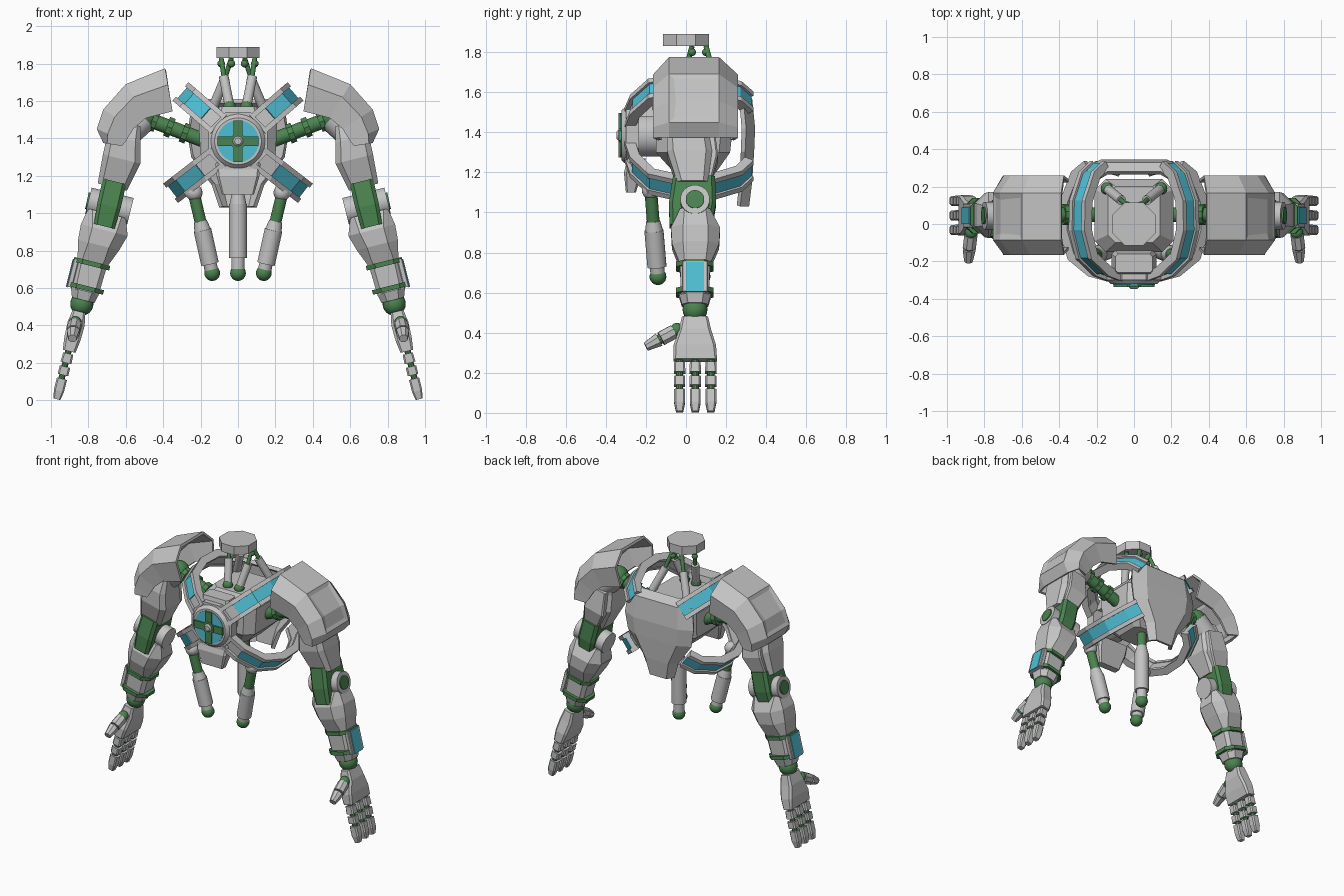
import bpy, bmesh, math
from mathutils import Vector, Matrix

cube = bpy.data.objects.get("Cube")
if cube:
    bpy.data.objects.remove(cube)


def material(name, rgb):
    m = bpy.data.materials.new(name)
    m.use_nodes = True
    m.diffuse_color = (*rgb, 1)
    m.node_tree.nodes["Principled BSDF"].inputs["Base Color"].default_value = (*rgb, 1)
    return m


GREY = material("light grey armour", (.55, .55, .55))
GREEN = material("green joints", (.07, .23, .08))
CYAN = material("cyan panels", (.08, .52, .66))


def finish(name, bm, mat, mirror=False, smooth=False):
    bmesh.ops.recalc_face_normals(bm, faces=bm.faces)
    me = bpy.data.meshes.new(name)
    bm.to_mesh(me)
    bm.free()
    me.materials.append(mat)
    if smooth:
        me.polygons.foreach_set("use_smooth", [True] * len(me.polygons))
        me.set_sharp_from_angle(angle=math.radians(32))
    ob = bpy.data.objects.new(name, me)
    bpy.context.collection.objects.link(ob)
    if mirror:
        ob.modifiers.new("Mirror", 'MIRROR').use_mirror_merge = False
    return ob


def skin(rings, closed=True):
    bm = bmesh.new()
    rows = [[bm.verts.new(p) for p in r] for r in rings]
    n = len(rows[0])
    for a, b in zip(rows, rows[1:]):
        for i in range(n if closed else n - 1):
            j = (i + 1) % n
            bm.faces.new((a[i], a[j], b[j], b[i]))
    if closed:
        bm.faces.new(rows[0])
        bm.faces.new(rows[-1])
    return bm


def loft(name, rings, mat=GREY, mirror=True):
    return finish(name, skin(rings), mat, mirror)


def ring(cx, z, hx, y0, y1, tilt=.25, cut=.3):
    """Chamfered rectangle across a limb, tilted to follow its lean."""
    cy, hy = (y0 + y1) / 2, (y1 - y0) / 2
    c = cut * min(hx, hy)
    corners = ((hx, c - hy), (hx, hy - c), (hx - c, hy), (c - hx, hy),
               (-hx, hy - c), (-hx, c - hy), (c - hx, -hy), (hx - c, -hy))
    return [(cx + x, cy + y, z + tilt * x) for x, y in corners]


def rod(name, p, q, r, mat=GREY, mirror=True, r2=None, n=20):
    p, q = Vector(p), Vector(q)
    bm = bmesh.new()
    d = q - p
    turn = d.to_track_quat('Z', 'Y').to_matrix().to_4x4()
    spin = Matrix.Rotation(math.pi / n, 4, 'Z')
    bmesh.ops.create_cone(bm, cap_ends=True, segments=n, radius1=r,
                          radius2=r if r2 is None else r2, depth=d.length,
                          matrix=Matrix.Translation((p + q) / 2) @ turn @ spin)
    return finish(name, bm, mat, mirror, n > 10)


def ball(name, p, r, mat=GREEN, mirror=True):
    bm = bmesh.new()
    bmesh.ops.create_uvsphere(bm, u_segments=20, v_segments=12, radius=r,
                              matrix=Matrix.Translation(p))
    return finish(name, bm, mat, mirror, True)


# Torso core, chest piece and back shield
loft("torso_core", [ring(0, 1.2, .1, -.06, .15, 0), ring(0, 1.3, .2, -.15, .22, 0),
                    ring(0, 1.48, .21, -.15, .24, 0), ring(0, 1.56, .14, -.1, .2, 0)], GREY, False)
loft("chest_lower_block", [ring(0, 1.1, .085, -.3, -.25, 0), ring(0, 1.2, .115, -.31, -.22, 0),
                           ring(0, 1.27, .12, -.29, -.2, 0)], GREY, False)
loft("chest_upper_block", [ring(0, 1.48, .12, -.28, -.14, 0), ring(0, 1.57, .1, -.26, -.16, 0)], GREY, False)
rows = ((1.61, .22, .28), (1.57, .25, .33), (1.42, .27, .345), (1.3, .25, .34),
        (1.15, .14, .33), (1.03, .1, .315))
shield = finish("back_shield", skin([[(w * f, y - (.045 if abs(f) == 1 else 0), z)
                for f in (-1, -.65, .65, 1)] for z, w, y in rows], False), GREY)
shield.modifiers.new("Thickness", 'SOLIDIFY').thickness = .025

# Four curved cage bands, each a base, two rims and an inlaid strip
PATH = ((.13, -.275), (.22, -.25), (.33, -.17), (.375, -.03), (.37, .12), (.31, .26), (.24, .31))


def band(name, direction, grow, w0, w1, h0, h1, mat, start=0):
    u = Vector((direction[0], 0, direction[1])).normalized()
    across, back = Vector((-u.z, 0, u.x)), Vector((0, 1, 0))
    pts = [Vector((s * (grow if s > .2 else 1), y)) for s, y in PATH]
    rings = []
    for i in range(start, len(pts)):
        t = (pts[min(i + 1, len(pts) - 1)] - pts[max(i - 1, 0)]).normalized()
        rings.append([Vector((0, 0, 1.385)) + u * (pts[i].x + t.y * h)
                      + back * (pts[i].y - t.x * h) + across * w
                      for w, h in ((w0, h0), (w1, h0), (w1, h1), (w0, h1))])
    loft(name, rings, mat)


for label, way, grow in (("upper", (.75, .65), 1), ("lower", (.79, -.61), 1.13)):
    band(label + "_band_base", way, grow, -.06, .06, -.015, .012, GREY)
    band(label + "_band_strip", way, grow, -.037, .037, .012, .02, CYAN, 1)
    for side, a in (("inner", -.065), ("outer", .037)):
        band(f"{label}_band_{side}_rim", way, grow, a, a + .028, -.02, .032, GREY)

# Front hub with cross emblem plates
HUB = 1.385


def hub(name, y0, y1, r, mat=GREY, r2=None, n=32):
    rod(name, (0, y0, HUB), (0, y1, HUB), r, mat, False, r2, n)


hub("hub_drum", -.1, -.25, .105)
hub("hub_octagon", -.235, -.3, .17, n=8)
hub("hub_ring", -.3, -.322, .145, r2=.125)
hub("hub_disc", -.32, -.326, .112, CYAN)
for i in range(4):
    bm = bmesh.new()
    bmesh.ops.create_cube(bm, size=1, matrix=Matrix.Translation((0, -.328, HUB))
                          @ Matrix.Rotation(i * math.pi / 2, 4, 'Y')
                          @ Matrix.Translation((0, 0, .068)) @ Matrix.Diagonal((.05, .016, .085, 1)))
    finish("hub_cross_arm", bm, GREEN)
hub("hub_cross_centre", -.32, -.338, .045, GREEN, n=8)
hub("hub_nub", -.335, -.347, .03, r2=.018)

# Neck plate and its struts
rod("neck_plate", (0, 0, 1.83), (0, 0, 1.89), .125, GREY, False, n=8)
for label, top, foot in (("front", (.09, .03, 1.8), (.045, -.05, 1.57)),
                         ("back", (.035, .1, 1.8), (.145, .19, 1.54))):
    a, b = Vector(top), Vector(foot)
    rod(f"neck_{label}_strut", b.lerp(a, .08), b.lerp(a, .7), .026)
    rod(f"neck_{label}_piston", b.lerp(a, .6), a + Vector((0, 0, .03)), .013, GREEN)
    ball(f"neck_{label}_upper_joint", a, .02)
    ball(f"neck_{label}_lower_joint", b, .033)

# Hanging pistons
for label, mirror, top, mid, low, end in (
        ("side", True, (.235, -.175, 1.1), (.19, -.16, .91), (.15, -.145, .73), (.138, -.14, .68)),
        ("middle", False, (0, .08, 1.25), (0, .08, 1.05), (0, .08, .76), (0, .08, .68))):
    a, b, c = Vector(top), Vector(mid), Vector(low)
    rod(label + "_piston_rod", a, b, .032, GREEN, mirror)
    rod(label + "_piston_collar", b.lerp(a, .25), b, .035, GREY, mirror, .045)
    rod(label + "_piston_sleeve", b, c, .048, GREY, mirror)
    rod(label + "_piston_cuff", c, end, .036, GREY, mirror)
    ball(label + "_piston_foot", end, .042, GREEN, mirror)
ball("side_piston_mount", (.235, -.175, 1.11), .045, GREY)

# Shoulder axles
A, B = Vector((.17, .05, 1.385)), Vector((.5, .05, 1.51))
rod("shoulder_axle", A, B, .04, GREEN)
for t in (.3, .55, .8):
    rod("axle_flange", A.lerp(B, t), A.lerp(B, t + .09), .056, GREEN, n=10)
ball("shoulder_joint", B, .07)
rod("shoulder_socket", B, (.6, .05, 1.42), .075)

# Shoulder guards: open arch shells with a recessed outer panel
stations = (((.39, 1.775), (.35, 1.545)), ((.6, 1.69), (.49, 1.51)),
            ((.72, 1.555), (.56, 1.45)), ((.755, 1.45), (.6, 1.385)), ((.72, 1.375), (.62, 1.36)))
rings = []
for i, (top, low) in enumerate(stations):
    t, b = Vector(top), Vector(low)
    m = t.lerp(b, .38 if i < 4 else .2)
    rings.append([(p.x, y, p.y) for p, y in
                  ((b, -.14), (m, -.165), (t, -.085), (t, .165), (m, .26), (b, .24))])
bm = skin(rings, False)
bm.faces.ensure_lookup_table()
bmesh.ops.recalc_face_normals(bm, faces=bm.faces)
bmesh.ops.inset_region(bm, faces=[bm.faces[i * 5 + 2] for i in (1, 2)], thickness=.035, depth=-.008)
guard = finish("shoulder_guard", bm, GREY)
guard.modifiers.new("Thickness", 'SOLIDIFY').thickness = .018
guard.modifiers.new("Mirror", 'MIRROR')

# Upper arm and elbow
loft("upper_arm", [ring(.58, 1.48, .06, -.07, .11), ring(.61, 1.4, .088, -.095, .11),
                   ring(.622, 1.29, .1, -.095, .13), ring(.672, 1.14, .078, -.045, .11)])
loft("upper_arm_rear_plate", [ring(.6, 1.42, .06, .1, .14), ring(.62, 1.27, .075, .1, .16),
                              ring(.66, 1.16, .055, .08, .13)])
loft("elbow_block", [ring(.66, 1.17, .062, -.065, .145), ring(.69, 1.04, .062, -.085, .15),
                     ring(.715, .93, .055, -.082, .13)], GREEN)
rod("elbow_pin", (.575, .045, 1.01), (.8, .045, 1.066), .074)
rod("elbow_cap", (.79, .045, 1.063), (.808, .045, 1.067), .046, GREEN)

# Forearm, cuffs and outer panel
loft("forearm", [ring(.7, 1.0, .1, -.03, .12), ring(.715, .91, .125, -.075, .17, cut=.5),
                 ring(.745, .83, .11, -.07, .165, cut=.5), ring(.78, .73, .078, -.03, .12),
                 ring(.818, .58, .072, -.025, .115)])
for x, z in ((.782, .73), (.815, .6)):
    loft("forearm_cuff", [ring(x - .003, z + .012, .096, -.05, .138, cut=.5),
                          ring(x + .003, z - .012, .096, -.05, .138, cut=.5)], GREEN)
for label, off, hx, y0, y1, mat in (("frame", .085, .014, -.02, .11, GREY),
                                    ("panel", .101, .004, 0, .09, CYAN)):
    loft("forearm_" + label, [ring(.778 + off, .755, hx, y0, y1), ring(.816 + off, .605, hx, y0, y1)], mat)

# Wrist and palm
loft("wrist", [ring(.818, .585, .075, -.035, .125, cut=.5), ring(.828, .535, .06, -.02, .11, cut=.5)])
ball("wrist_joint", (.835, .045, .515), .062)
loft("palm", [ring(.85, .475, .034, -.02, .11), ring(.865, .41, .045, -.035, .125),
              ring(.885, .33, .043, -.062, .15), ring(.903, .262, .034, -.062, .155)])

# Fingers: a green core carrying three grey segments
for y in (-.032, .046, .124):
    def joint(z, size):
        return ring(.9 + (.28 - z) * .25, z, size, y - size, y + size)
    rod("finger_core", (.9, y, .29), (.96, y, .05), .018, GREEN, n=10)
    loft("finger_base", [joint(.25, .027), joint(.2, .029)])
    loft("finger_middle", [joint(.18, .028), joint(.135, .028)])
    loft("finger_tip", [joint(.115, .027), joint(.05, .027), joint(.006, .018)])

# Thumb
ball("thumb_joint", (.87, -.045, .415), .034)
rod("thumb_base", (.872, -.06, .405), (.88, -.125, .37), .038, n=8)
rod("thumb_core", (.878, -.11, .38), (.882, -.15, .355), .026, GREEN, n=10)
rod("thumb_tip", (.881, -.135, .365), (.885, -.2, .33), .037, r2=.024, n=8)
